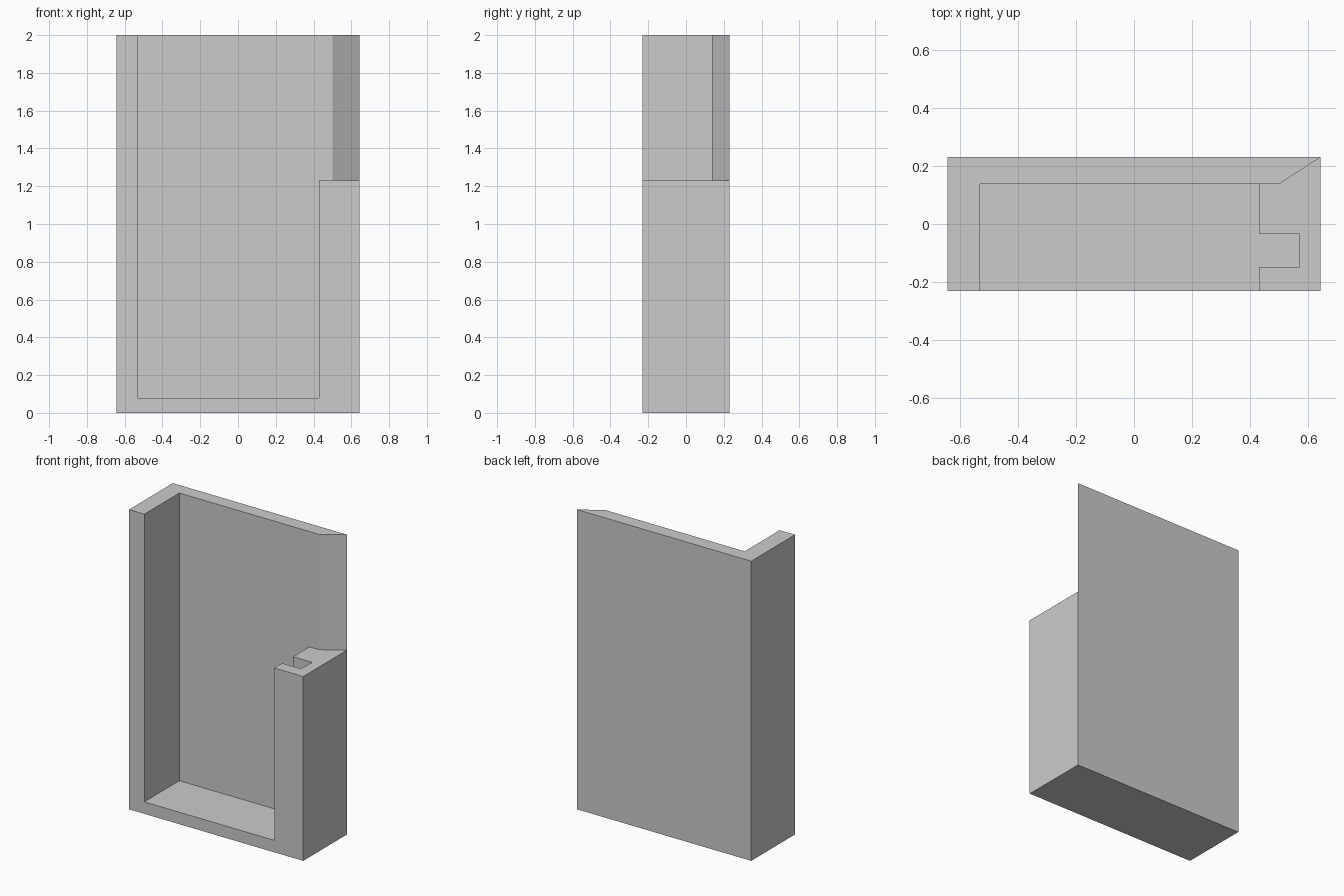
import bpy
import bmesh

if "Cube" in bpy.data.objects:
    bpy.data.objects.remove(bpy.data.objects["Cube"], do_unlink=True)

W, D, H = 0.643, 0.231, 2.0      # half width, half depth, height
FLOOR, POST = 0.08, 1.23         # floor top, right post top
BACK = 0.138                     # inner face of the back wall

grey = bpy.data.materials.new("plain_grey")
grey.use_nodes = True
grey.diffuse_color = (0.6, 0.6, 0.6, 1)
grey.node_tree.nodes["Principled BSDF"].inputs["Base Color"].default_value = (0.6, 0.6, 0.6, 1)


def prism(name, outline, z0, z1):
    """Extrude a plan outline from z0 up to z1."""
    bm = bmesh.new()
    face = bm.faces.new([bm.verts.new((x, y, z0)) for x, y in outline])
    top = bmesh.ops.extrude_face_region(bm, geom=[face])["geom"]
    bmesh.ops.translate(bm, vec=(0, 0, z1 - z0),
                        verts=[v for v in top if isinstance(v, bmesh.types.BMVert)])
    bmesh.ops.recalc_face_normals(bm, faces=bm.faces)
    mesh = bpy.data.meshes.new(name)
    bm.to_mesh(mesh)
    bm.free()
    mesh.materials.append(grey)
    obj = bpy.data.objects.new(name, mesh)
    bpy.context.collection.objects.link(obj)
    return obj


def cut(body, cutter):
    """Subtract the cutter, apply the result and remove the cutter."""
    cutter.hide_render = True
    mod = body.modifiers.new("cut", "BOOLEAN")
    mod.operation, mod.solver, mod.object = "DIFFERENCE", "EXACT", cutter
    bpy.context.view_layer.objects.active = body
    bpy.ops.object.modifier_apply(modifier=mod.name)
    bpy.data.objects.remove(cutter, do_unlink=True)


# Solid block
body = prism("frame_body", [(-W, -D), (W, -D), (W, D), (-W, D)], 0, H)

# Open pocket with a slot running down the right post
cut(body, prism("pocket_cutter", [
    (-0.53, -0.4), (0.43, -0.4), (0.43, -0.148), (0.57, -0.148),
    (0.57, -0.033), (0.43, -0.033), (0.43, BACK), (-0.53, BACK)], FLOOR, H + 0.2))

# Clear the space above the post and bevel the back wall to a thin edge
cut(body, prism("post_cutter", [
    (0.3, -0.4), (0.9, -0.4), (0.9, D - 0.0005), (W, D - 0.0005),
    (0.5, BACK), (0.3, BACK)], POST, H + 0.2))
